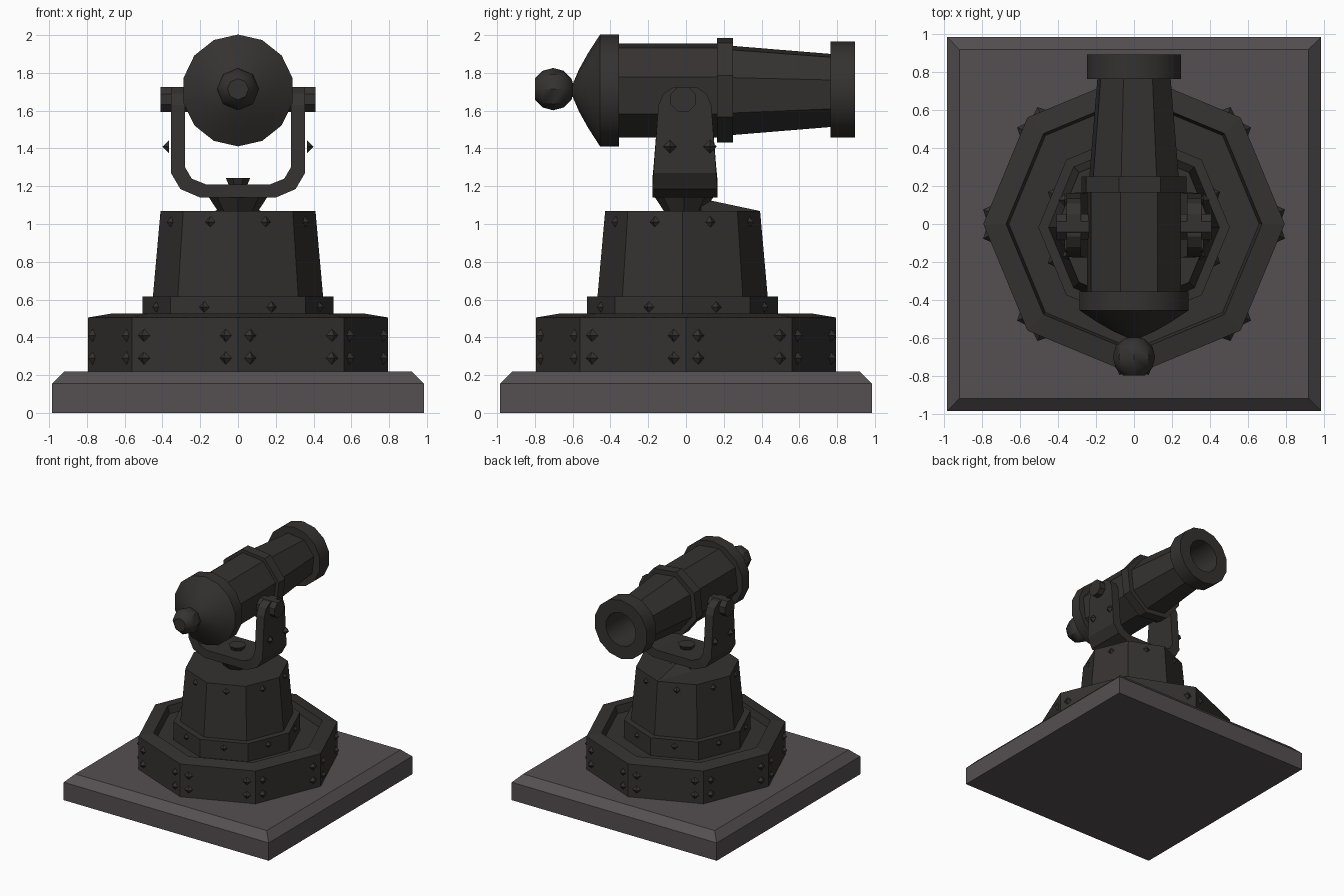
import bpy, bmesh
from math import sin, cos, pi, radians
from mathutils import Vector, Matrix

if "Cube" in bpy.data.objects:
    bpy.data.objects.remove(bpy.data.objects["Cube"])


def material(name, rgb):
    m = bpy.data.materials.new(name)
    m.diffuse_color = (*rgb, 1)
    m.use_nodes = True
    m.node_tree.nodes["Principled BSDF"].inputs["Base Color"].default_value = m.diffuse_color
    return m


IRON = material("dark_iron", (0.035, 0.032, 0.030))
STONE = material("stone", (0.090, 0.078, 0.083))


def finish(name, bm, mat=IRON, smooth=None):
    bmesh.ops.recalc_face_normals(bm, faces=bm.faces[:])
    me = bpy.data.meshes.new(name)
    bm.to_mesh(me)
    bm.free()
    me.materials.append(mat)
    ob = bpy.data.objects.new(name, me)
    bpy.context.collection.objects.link(ob)
    if smooth:
        bpy.ops.object.select_all(action='DESELECT')
        ob.select_set(True)
        bpy.context.view_layer.objects.active = ob
        bpy.ops.object.shade_smooth_by_angle(angle=radians(smooth))
    return ob


def skin(bm, rings, caps):
    """Bridge equal-length closed rings of points."""
    vs = [[bm.verts.new(p) for p in r] for r in rings]
    n = len(vs[0])
    for a, b in zip(vs, vs[1:]):
        for i in range(n):
            j = (i + 1) % n
            bm.faces.new((a[i], a[j], b[j], b[i]))
    if caps[0]:
        bm.faces.new(vs[0])
    if caps[1]:
        bm.faces.new(vs[-1])


def lathe(name, profile, sides, rot=0, along_y=False, centre=(0, 0, 0), caps=(1, 1), smooth=None):
    """Turn (radius, height) points around z, or around y for the barrel."""
    bm = bmesh.new()
    c = Vector(centre)
    rings = []
    for r, h in profile:
        ring = []
        for i in range(sides):
            a = radians(rot) + 2 * pi * i / sides
            u, v = r * cos(a), r * sin(a)
            ring.append(c + Vector((u, h, v) if along_y else (u, v, h)))
        rings.append(ring)
    skin(bm, rings, caps)
    return finish(name, bm, smooth=smooth)


def rivets(name, spots, size=0.04, height=0.03):
    """Four-sided studs; each spot is (position, outward normal)."""
    bm = bmesh.new()
    for p, n in spots:
        n = Vector(n).normalized()
        side = Vector((0, 0, 1)).cross(n).normalized()
        up = n.cross(side)
        p = Vector(p)
        base = [bm.verts.new(p + d * size - n * 0.005) for d in (side, up, -side, -up)]
        tip = bm.verts.new(p + n * height)
        bm.faces.new(base)
        for i in range(4):
            bm.faces.new((base[i], base[(i + 1) % 4], tip))
    return finish(name, bm)


# Square plinth with a chamfered top
bm = bmesh.new()
skin(bm, [[(x * s, y * s, z) for x, y in ((-1, -1), (1, -1), (1, 1), (-1, 1))]
          for s, z in ((0.985, 0), (0.985, 0.155), (0.92, 0.22))], (1, 1))
finish("plinth", bm, STONE)

# Octagonal base ring, collar and tapered pedestal
OFF = -0.018
lathe("base_ring", [(0.795, 0.21), (0.795, 0.505), (0.675, 0.525), (0.66, 0.46), (0.4, 0.46)], 8)
lathe("collar", [(0.505, 0.44), (0.505, 0.615), (0.44, 0.615)], 8, centre=(0, OFF, 0))
lathe("pedestal", [(0.452, 0.6), (0.41, 1.07)], 8, centre=(0, OFF, 0))

# Rivets: pairs beside each ring corner, singles on collar and pedestal faces
ring_spots, face_spots = [], []
for k in range(8):
    corner = Vector((cos(k * pi / 4), sin(k * pi / 4), 0)) * 0.795
    for s in (-1, 1):
        a = k * pi / 4 + s * pi / 8
        n = Vector((cos(a), sin(a), 0))
        t = Vector((-sin(a), cos(a), 0)) * s
        ring_spots += [(corner + t * 0.07 + Vector((0, 0, z)), n) for z in (0.29, 0.41)]
    a = k * pi / 4 + pi / 8
    n = Vector((cos(a), sin(a), 0))
    for r, z in ((0.505, 0.56), (0.415, 1.01)):
        face_spots.append((n * r * cos(pi / 8) + Vector((0, OFF, z)), n))
rivets("ring_rivets", ring_spots)
rivets("pedestal_rivets", face_spots, 0.035, 0.025)

# Sloping wedge behind the swivel
bm = bmesh.new()
for p in ((0, 0.39, 1.069), (-0.12, 0.08, 1.069), (0.12, 0.08, 1.069), (0, 0.08, 1.135)):
    bm.verts.new(p)
bmesh.ops.convex_hull(bm, input=bm.verts[:])
finish("pedestal_wedge", bm)

# Swivel neck and its bolt head
lathe("swivel_neck", [(0.095, 1.05), (0.16, 1.15)], 8, centre=(0, -0.01, 0))
lathe("swivel_bolt", [(0.05, 1.2), (0.07, 1.243)], 8, rot=22.5, centre=(0, -0.01, 0))

# U-shaped yoke: outer x, z, inner x, z, half width
half = [(0.2, 1.14, 0.17, 1.21, 0.172), (0.305, 1.185, 0.245, 1.24, 0.172),
        (0.355, 1.27, 0.28, 1.30, 0.166), (0.355, 1.63, 0.28, 1.63, 0.14),
        (0.355, 1.69, 0.28, 1.69, 0.115), (0.355, 1.725, 0.28, 1.725, 0.06)]
stations = [(-a, b, -c, d, w) for a, b, c, d, w in reversed(half)] + half
bm = bmesh.new()
skin(bm, [[(ox, -w - 0.006, oz), (ox, w - 0.006, oz), (ix, w - 0.006, iz), (ix, -w - 0.006, iz)]
          for ox, oz, ix, iz, w in stations], (1, 1))
finish("yoke", bm)

# Trunnion pin through the yoke, and yoke rivets
bm = bmesh.new()
skin(bm, [[(x, -0.015 + 0.072 * cos(i * pi / 4 + pi / 8), 1.66 + 0.072 * sin(i * pi / 4 + pi / 8))
           for i in range(8)] for x in (-0.41, 0.41)], (1, 1))
finish("trunnion", bm)
rivets("yoke_rivets", [((s * 0.37, y, 1.41), (s, 0, 0)) for s in (-1, 1) for y in (-0.085, 0.127)],
       0.035, 0.03)

# Barrel, built along y
AX = (0, 0, 1.707)
lathe("breech", [(0.01, -0.61), (0.11, -0.567), (0.2, -0.517), (0.296, -0.455), (0.296, -0.355), (0.2, -0.355)],
      14, 90, True, AX, smooth=35)
lathe("barrel_body", [(0.258, -0.37), (0.258, 0.18)], 8, 16, True, AX, smooth=35)
lathe("barrel_band", [(0.22, 0.165), (0.288, 0.165), (0.288, 0.25), (0.22, 0.25)], 8, 16, True, AX, smooth=35)
lathe("barrel_chase", [(0.246, 0.24), (0.2, 0.78)], 8, 16, True, AX, caps=(1, 0), smooth=35)
lathe("muzzle", [(0.16, 0.765), (0.255, 0.765), (0.255, 0.895), (0.145, 0.895), (0.145, 0.45)],
      14, 90, True, (0, 0, 1.712), caps=(0, 1), smooth=35)

# Ball knob at the rear
bm = bmesh.new()
bmesh.ops.create_uvsphere(bm, u_segments=8, v_segments=6, radius=0.112,
                          matrix=Matrix.Translation((0, -0.703, 1.714)) @ Matrix.Rotation(pi / 2, 4, 'X'))
for v in bm.verts:
    v.co.y = max(v.co.y, -0.8)
finish("rear_knob", bm, smooth=35)
